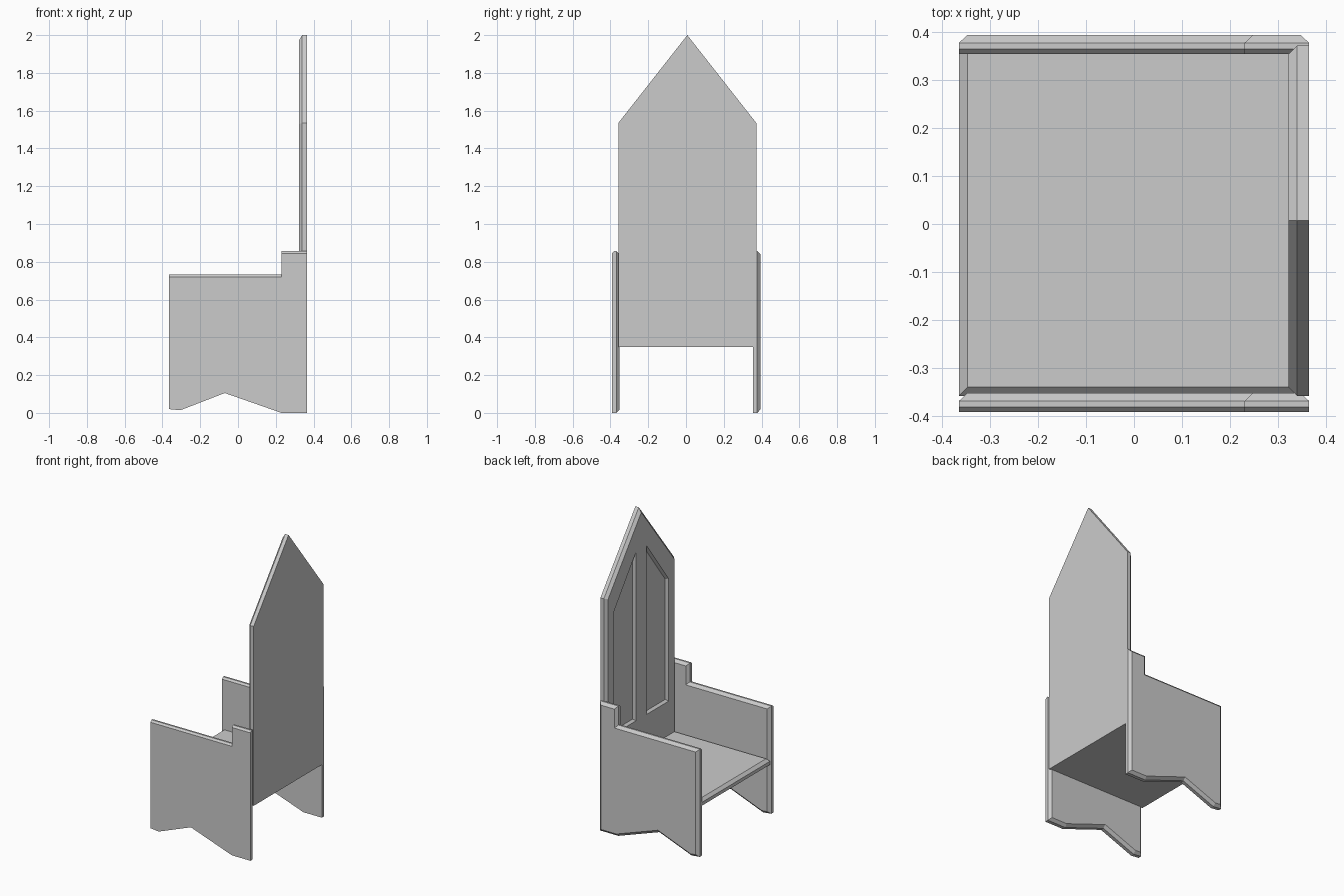
import bpy, bmesh
from mathutils import Vector

if "Cube" in bpy.data.objects:
    bpy.data.objects.remove(bpy.data.objects["Cube"])


def inset(pts, d):
    """Offset a counter-clockwise outline inward by d with mitred corners."""
    out = []
    n = len(pts)
    for i in range(n):
        a, b, c = (Vector(pts[j % n]) for j in (i - 1, i, i + 1))
        e1, e2 = (b - a).normalized(), (c - b).normalized()
        n1, n2 = Vector((-e1.y, e1.x)), Vector((-e2.y, e2.x))
        out.append(tuple(b + (n1 + n2) * d / (1 + n1.dot(n2))))
    return out


def loft(name, rings, place, loc=(0, 0, 0), open_centre=False):
    """Bridge (depth, outline) rings and cap both ends."""
    bm = bmesh.new()
    loops = [[bm.verts.new(place(u, v, d)) for u, v in pts] for d, pts in rings]
    n = len(loops[0])
    for k in range(len(loops) - 1):
        for i in range(n):
            j = (i + 1) % n
            us = [rings[k + s][1][m][0] for s in (0, 1) for m in (i, j)]
            if open_centre and max(abs(u) for u in us) < 1e-6:
                continue
            bm.faces.new((loops[k][i], loops[k][j], loops[k + 1][j], loops[k + 1][i]))
    bm.faces.new(loops[0])
    bm.faces.new(loops[-1])
    bmesh.ops.recalc_face_normals(bm, faces=bm.faces[:])
    mesh = bpy.data.meshes.new(name)
    bm.to_mesh(mesh)
    bm.free()
    ob = bpy.data.objects.new(name, mesh)
    ob.location = loc
    bpy.context.collection.objects.link(ob)
    return ob


CH = 0.018    # chamfer width
CY = 0.007    # centre line of seat and back

# Side panels: stepped armrest, notched foot, +y rim chamfered, -y top edges eased
side = [(-0.365, 0.02), (-0.305, 0.014), (-0.07, 0.105), (0.23, 0.0), (0.365, 0.0),
        (0.365, 0.857), (0.23, 0.857), (0.23, 0.732), (-0.365, 0.732)]
eased = [(x, z - 0.012 if z > 0.5 else z) for x, z in side]
side_rings = [(0.0, eased), (0.011, side), (0.023, side), (0.04, inset(side, CH))]
for name, y in (("left_side_panel", -0.392), ("right_side_panel", 0.354)):
    loft(name, side_rings, lambda u, v, d: (u, d, v), (0, y, 0))

# Seat board with chamfered top rim
W = 0.365
seat = [(-0.365, -W), (0.365, -W), (0.365, W), (-0.365, W)]
loft("seat", [(0.35, seat), (0.372, seat), (0.39, inset(seat, CH))],
     lambda u, v, d: (u, v, d), (0, CY, 0))

# Pointed backrest: one half with a sunken panel, mirrored across the centre
B, S, T = 0.372, 1.535, 2.0
full = [(-W, B), (W, B), (W, S), (0, T), (-W, S)]
thin = inset(full, CH)
half = [(0, B), (W, B), (W, S), (0, T)]
half_in = [(0, thin[1][1]), thin[1], thin[2], (0, thin[3][1])]
panel = [(0.055, 0.615), (0.285, 0.615), (0.285, 1.425), (0.055, 1.73)]
back = loft("backrest",
            [(0.365, half), (0.34, half), (0.322, half_in),
             (0.322, panel), (0.338, inset(panel, 0.012))],
            lambda u, v, d: (d, u, v), (0, CY, 0), open_centre=True)
mirror = back.modifiers.new("mirror", 'MIRROR')
mirror.use_axis = (False, True, False)
